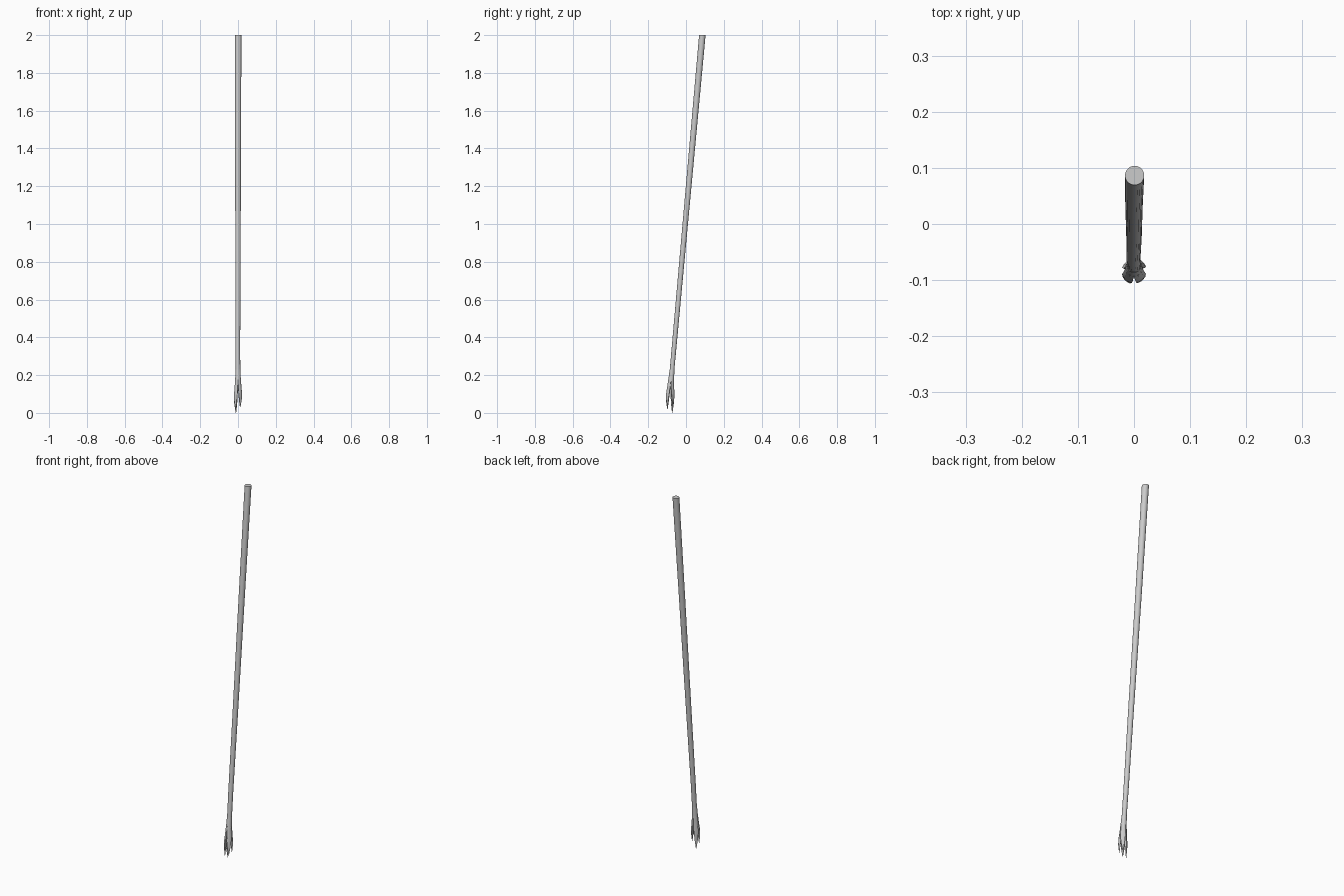
import bpy, bmesh, math
from mathutils import Vector

if "Cube" in bpy.data.objects:
    bpy.data.objects.remove(bpy.data.objects["Cube"])

BASE = Vector((0, -0.0945, 0))
AXIS = Vector((0, 0.181, 2.0))


def axis_point(z):
    return BASE + AXIS * (z / 2.0)


def loft(name, rings, angle):
    """Skin a list of equal-length rings and close both ends."""
    bm = bmesh.new()
    rows = [[bm.verts.new(p) for p in ring] for ring in rings]
    n = len(rows[0])
    for a, b in zip(rows, rows[1:]):
        for i in range(n):
            j = (i + 1) % n
            bm.faces.new((a[i], a[j], b[j], b[i]))
    bm.faces.new(rows[0][::-1])
    bm.faces.new(rows[-1])
    bmesh.ops.recalc_face_normals(bm, faces=bm.faces)
    mesh = bpy.data.meshes.new(name)
    bm.to_mesh(mesh)
    bm.free()
    ob = bpy.data.objects.new(name, mesh)
    bpy.context.collection.objects.link(ob)
    bpy.ops.object.select_all(action='DESELECT')
    ob.select_set(True)
    bpy.context.view_layer.objects.active = ob
    bpy.ops.object.shade_smooth_by_angle(angle=math.radians(angle))
    return ob


def circle(z, r, n=20, dx=0.0):
    c = axis_point(z)
    return [c + Vector((dx + r * math.cos(2 * math.pi * i / n),
                        r * math.sin(2 * math.pi * i / n), 0)) for i in range(n)]


# long tapered pole, very slightly uneven
pole_rings = [(0.225, 0.0122, 0), (0.36, 0.0125, -0.001), (0.8, 0.0138, 0),
              (1.4, 0.0155, 0), (2.0, 0.0172, 0.001)]
loft("pole", [circle(z, r, dx=d) for z, r, d in pole_rings], 40)

# flared socket where the pole is split
socket_rings = [(0.165, 0.0155), (0.195, 0.0142), (0.23, 0.0129)]
loft("split_socket", [circle(z, r) for z, r in socket_rings], 40)


def prong(name, direction, tip_z, lean):
    """Split quarter of the pole, splayed outward and sharpened to a point."""
    rings = []
    # fraction of length, inner radius, outer radius, half angle
    for t, r0, r1, half in [(0, 0.001, 0.0152, 43), (0.3, 0.005, 0.0185, 38),
                            (0.5, 0.010, 0.0220, 32), (0.72, 0.0135, 0.0225, 22),
                            (1, 0.0172, 0.0184, 4)]:
        z = 0.18 + (tip_z - 0.18) * t
        c = axis_point(z) + Vector((0, 0.008 * t * t, 0))
        mid = direction + lean * t
        ring = []
        for r, k in [(r0, -1), (r1, -1), (r1, -0.33), (r1, 0.33), (r1, 1), (r0, 1)]:
            a = math.radians(mid + k * half)
            ring.append(c + Vector((r * math.cos(a), r * math.sin(a), 0)))
        rings.append(ring)
    loft(name, rings, 25)


# four sharpened prongs of uneven length
for label, direction, tip_z, lean in [("front_left", 225, 0.02, 6),
                                      ("front_right", 315, 0.03, -5),
                                      ("back_right", 45, 0.035, 6),
                                      ("back_left", 135, 0.0, -6)]:
    prong("prong_" + label, direction, tip_z, lean)
